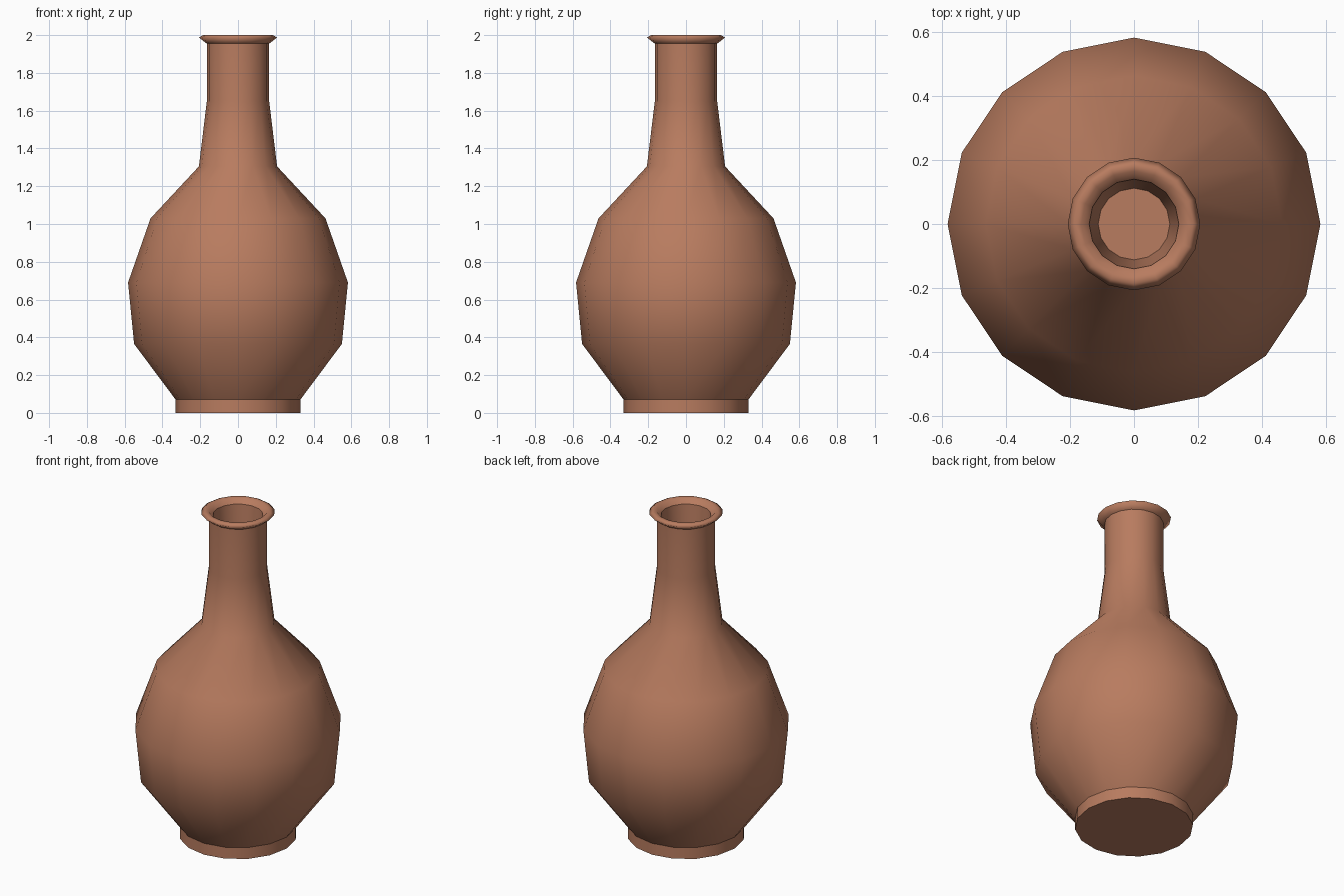
import bpy, bmesh, math

if "Cube" in bpy.data.objects:
    bpy.data.objects.remove(bpy.data.objects["Cube"])

SIDES = 16

# terracotta clay
clay = bpy.data.materials.new("terracotta")
clay.diffuse_color = (0.48, 0.20, 0.115, 1)
clay.use_nodes = True
clay.node_tree.nodes["Principled BSDF"].inputs["Base Color"].default_value = clay.diffuse_color

# profile (radius, height, sharp ring) from the foot up, over the lip and into the mouth
profile = [
    (0.33, 0.0, True), (0.33, 0.07, True),                              # foot
    (0.55, 0.365, False), (0.582, 0.69, False), (0.463, 1.03, False),   # belly
    (0.207, 1.305, False), (0.165, 1.65, False), (0.165, 1.955, True),  # neck
    (0.207, 1.987, False), (0.185, 2.0, False), (0.165, 1.998, False),  # lip
    (0.14, 1.97, True), (0.112, 1.60, True),                            # mouth
]

bm = bmesh.new()
rings = []
for r, z, sharp in profile:
    rings.append([bm.verts.new((r * math.cos(2 * math.pi * i / SIDES),
                                r * math.sin(2 * math.pi * i / SIDES), z))
                  for i in range(SIDES)])

# walls between neighbouring rings
for a, b in zip(rings, rings[1:]):
    for i in range(SIDES):
        j = (i + 1) % SIDES
        bm.faces.new((a[i], a[j], b[j], b[i]))

# underside and the floor inside the mouth
bm.faces.new(rings[0][::-1])
bm.faces.new(rings[-1])

# smooth shading with crisp foot, lip and floor edges
for f in bm.faces:
    f.smooth = True
for ring, (r, z, sharp) in zip(rings, profile):
    for i in range(SIDES):
        bm.edges.get((ring[i], ring[(i + 1) % SIDES])).smooth = not sharp

mesh = bpy.data.meshes.new("vase")
bm.to_mesh(mesh)
bm.free()
mesh.materials.append(clay)
vase = bpy.data.objects.new("vase", mesh)
bpy.context.collection.objects.link(vase)
